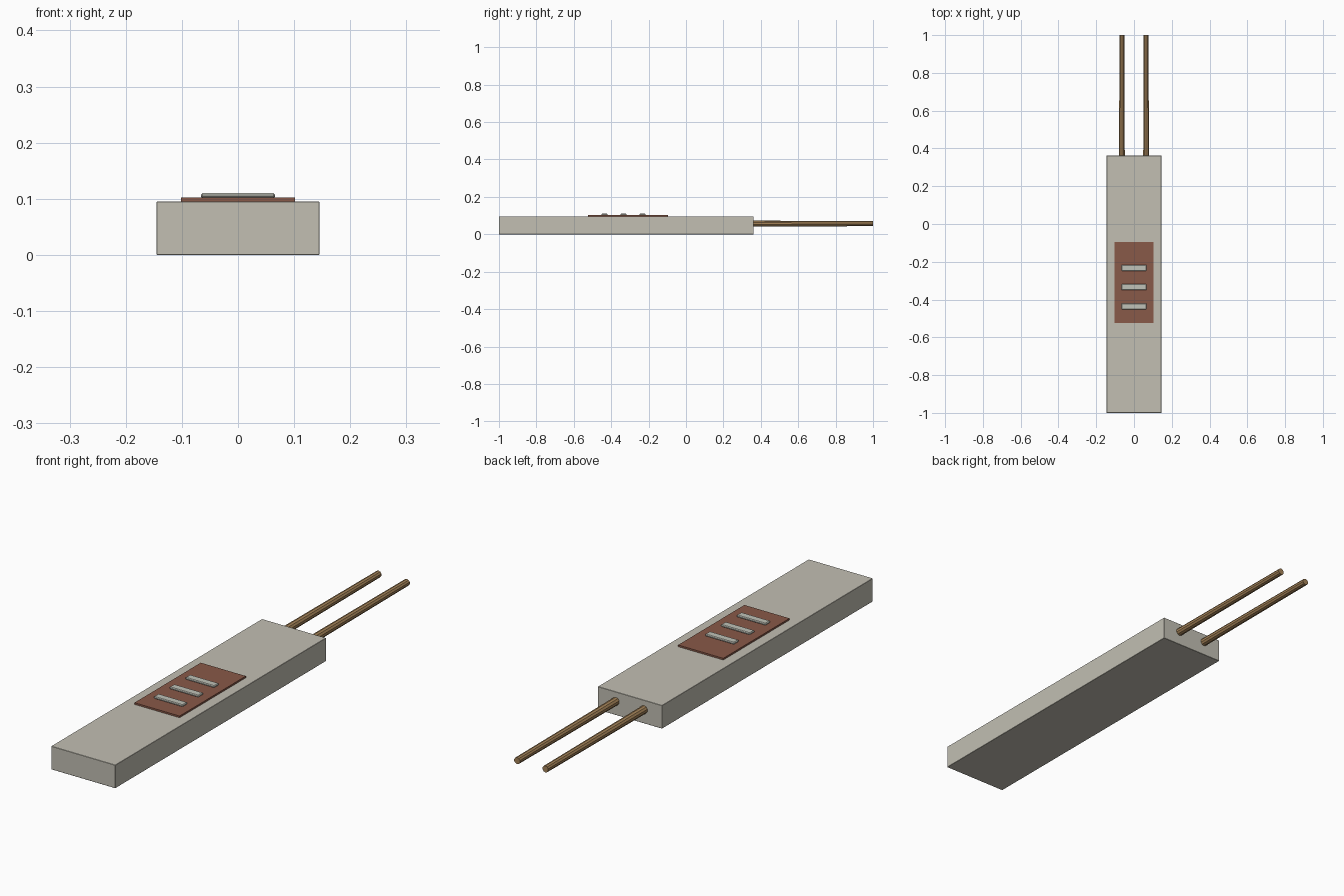
import bpy
import math

cube = bpy.data.objects.get("Cube")
if cube:
    bpy.data.objects.remove(cube, do_unlink=True)


def material(name, colour):
    m = bpy.data.materials.new(name)
    m.use_nodes = True
    m.diffuse_color = (*colour, 1)
    m.node_tree.nodes["Principled BSDF"].inputs["Base Color"].default_value = (*colour, 1)
    return m


stone = material("warm grey", (0.54, 0.52, 0.45))
rust = material("rust brown", (0.25, 0.10, 0.065))
pale = material("pale grey", (0.53, 0.54, 0.48))
brass = material("brass", (0.38, 0.23, 0.10))


def box(name, mat, low, high, bevel=0):
    """Box spanning two opposite corners, with optional chamfered edges."""
    bpy.ops.mesh.primitive_cube_add(size=1, location=[(a + b) / 2 for a, b in zip(low, high)])
    ob = bpy.context.object
    ob.name = name
    ob.scale = [b - a for a, b in zip(low, high)]
    bpy.ops.object.transform_apply(location=False, rotation=False, scale=True)
    ob.data.materials.append(mat)
    if bevel:
        mod = ob.modifiers.new("chamfer", "BEVEL")
        mod.width = bevel
        mod.segments = 1
    return ob


# Main slab and the inlaid pad on top
box("body", stone, (-0.145, -1, 0), (0.145, 0.362, 0.095), 0.001)
box("pad", rust, (-0.102, -0.523, 0.094), (0.102, -0.095, 0.102))

# Three raised grip ribs
for i, y in enumerate((-0.436, -0.334, -0.232)):
    box(f"rib_{i + 1}", pale, (-0.066, y - 0.016, 0.101), (0.066, y + 0.016, 0.11), 0.003)

# Two slightly tapering rods at the back
for side, x in (("left", 0.064), ("right", -0.064)):
    bpy.ops.mesh.primitive_cone_add(vertices=10, radius1=0.016, radius2=0.0135, depth=0.66,
                                    location=(x, 0.67, 0.057), rotation=(-math.pi / 2, 0, 0))
    rod = bpy.context.object
    rod.name = f"{side}_rod"
    rod.data.materials.append(brass)
    bpy.ops.object.shade_smooth_by_angle(angle=math.radians(30))
